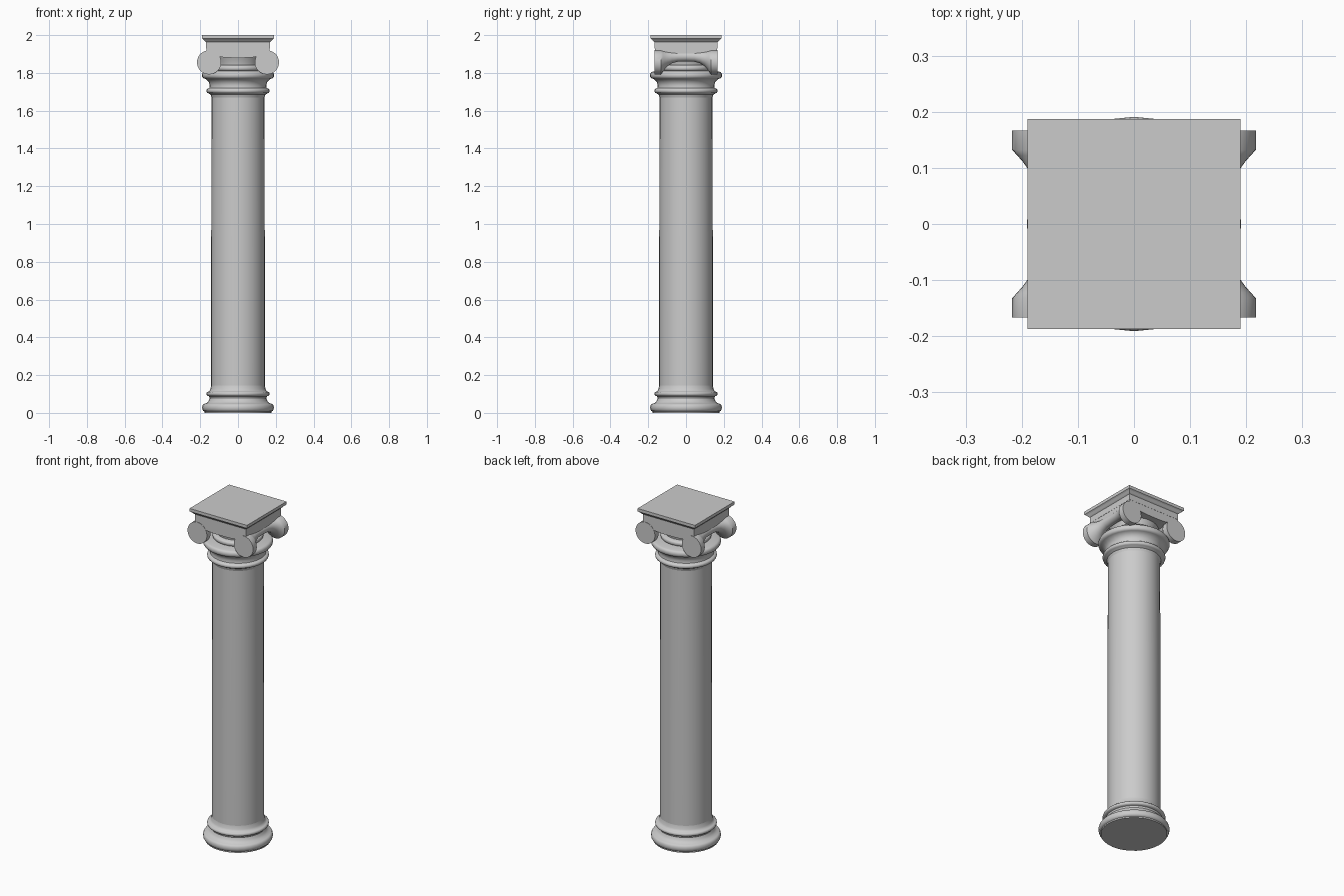
import bpy, bmesh, math

if "Cube" in bpy.data.objects:
    bpy.data.objects.remove(bpy.data.objects["Cube"])


def finish(name, bm, smooth=True):
    bmesh.ops.recalc_face_normals(bm, faces=bm.faces)
    me = bpy.data.meshes.new(name)
    bm.to_mesh(me)
    bm.free()
    ob = bpy.data.objects.new(name, me)
    bpy.context.collection.objects.link(ob)
    if smooth:
        bpy.ops.object.select_all(action='DESELECT')
        ob.select_set(True)
        bpy.context.view_layer.objects.active = ob
        bpy.ops.object.shade_smooth_by_angle(angle=math.radians(35))
    return ob


def loft(name, rings, smooth=True):
    """Skin a list of equal-length point rings and cap both ends."""
    bm = bmesh.new()
    vs = [[bm.verts.new(p) for p in ring] for ring in rings]
    n = len(vs[0])
    for a, b in zip(vs, vs[1:]):
        for i in range(n):
            j = (i + 1) % n
            bm.faces.new((a[i], a[j], b[j], b[i]))
    bm.faces.new(vs[0])
    bm.faces.new(vs[-1])
    return finish(name, bm, smooth)


def lathe(name, profile, n=32):
    ang = [2 * math.pi * i / n for i in range(n)]
    return loft(name, [[(r * math.cos(a), r * math.sin(a), z) for a in ang]
                       for r, z in profile])


def bulge(r, z0, z1, depth, steps=6):
    """Half-round moulding from z0 to z1, sticking out by depth."""
    return [(r + depth * math.sin(math.pi * i / steps),
             (z0 + z1) / 2 - (z1 - z0) / 2 * math.cos(math.pi * i / steps))
            for i in range(steps + 1)]


# base mouldings
lathe("base", [(0.178, 0.0)] + bulge(0.178, 0.008, 0.048, 0.012)
      + [(0.165, 0.053), (0.155, 0.064), (0.150, 0.078), (0.153, 0.088)]
      + bulge(0.158, 0.09, 0.112, 0.010)
      + [(0.152, 0.115), (0.146, 0.125), (0.142, 0.145)])

# plain shaft
lathe("shaft", [(0.142, 0.14), (0.142, 0.8), (0.140, 1.675)])

# collar rings below the scrolls
lathe("collar", [(0.140, 1.67), (0.145, 1.685), (0.154, 1.690)]
      + bulge(0.158, 1.693, 1.717, 0.010)
      + [(0.152, 1.721), (0.150, 1.735), (0.155, 1.752), (0.168, 1.766)]
      + bulge(0.178, 1.770, 1.806, 0.013)
      + [(0.160, 1.808), (0.140, 1.812)])

# rounded cushion rising into the scroll block
lathe("cushion", [(0.138, 1.805)] + bulge(0.130, 1.812, 1.838, 0.009)
      + [(0.116, 1.842), (0.118, 1.855), (0.126, 1.875), (0.135, 1.90)])

# scroll block with sagging lower edge
steps = 12
outline = [(0.168, 1.935), (-0.168, 1.935), (-0.168, 1.90)]
for i in range(steps + 1):
    t = -1 + 2 * i / steps
    outline.append((0.135 * t, 1.880 + 0.022 * t ** 4))
outline.append((0.168, 1.90))
loft("scroll_block", [[(x, y, z) for x, z in outline] for y in (-0.165, 0.165)],
     smooth=False)

# side bolsters, flaring into a round scroll at both ends
half = [(0.167, 0.153, 1.856, 0.064), (0.132, 0.153, 1.856, 0.064),
        (0.122, 0.153, 1.862, 0.055), (0.112, 0.152, 1.868, 0.047),
        (0.098, 0.150, 1.875, 0.039), (0.075, 0.148, 1.882, 0.031),
        (0.045, 0.147, 1.886, 0.027)]
stations = ([(-y, x, z, r) for y, x, z, r in half]
            + [(0, 0.147, 1.887, 0.026)] + half[::-1])
for name, side in (("left_bolster", -1), ("right_bolster", 1)):
    loft(name, [[(side * (cx + r * math.cos(2 * math.pi * i / 32)), y,
                  cz + r * math.sin(2 * math.pi * i / 32)) for i in range(32)]
                for y, cx, cz, r in stations])

# square top slab with sloped moulding
slab = [(0.169, 0.166, 1.928), (0.169, 0.166, 1.963), (0.174, 0.171, 1.967),
        (0.183, 0.180, 1.977), (0.190, 0.187, 1.982), (0.190, 0.187, 2.0)]
loft("top_slab", [[(-x, -y, z), (x, -y, z), (x, y, z), (-x, y, z)]
                  for x, y, z in slab], smooth=False)
